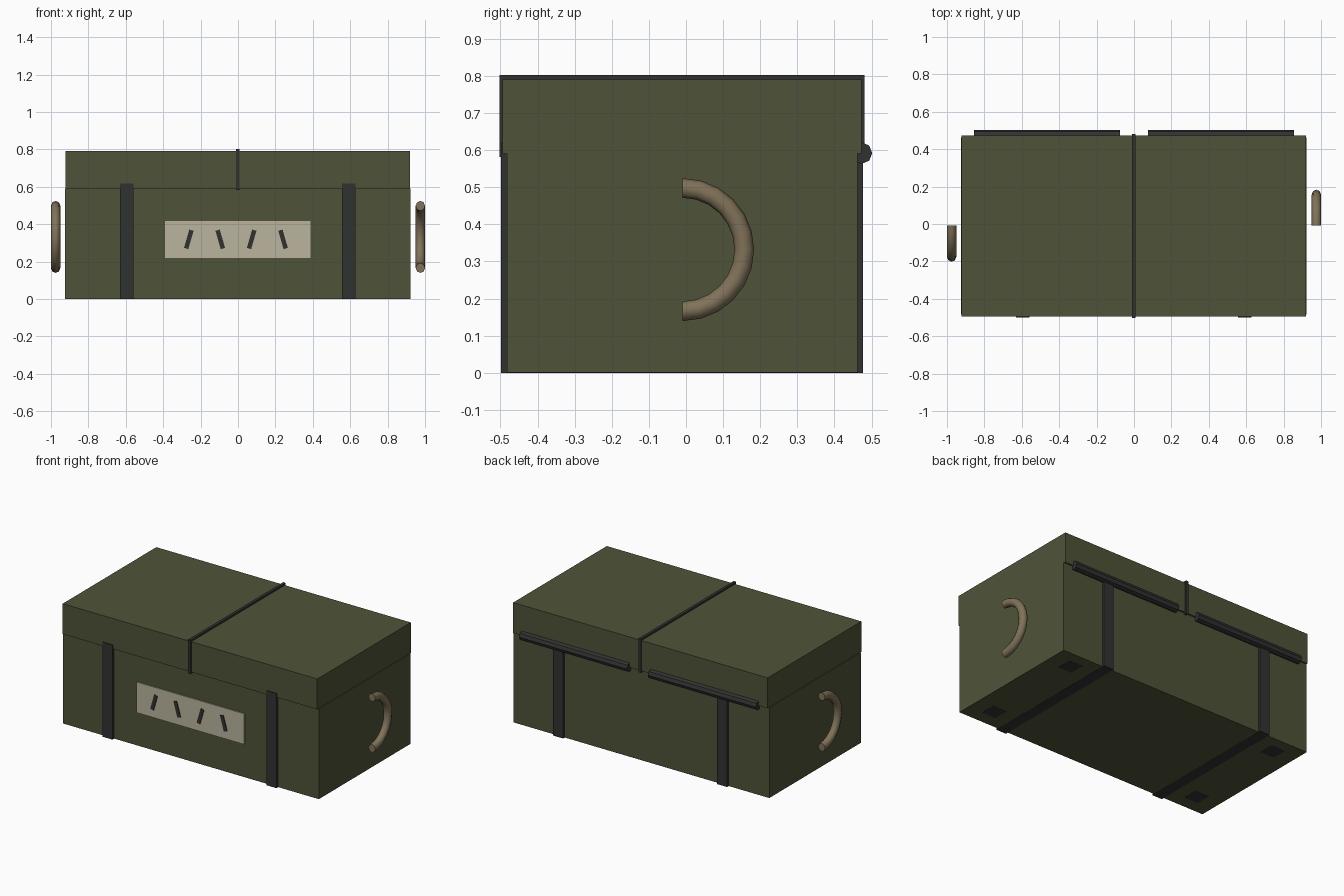
import bpy, bmesh
from math import sin, cos, pi
from mathutils import Matrix, Vector

if "Cube" in bpy.data.objects:
    bpy.data.objects.remove(bpy.data.objects["Cube"])


def material(name, rgb):
    m = bpy.data.materials.new(name)
    m.diffuse_color = (*rgb, 1)
    m.use_nodes = True
    m.node_tree.nodes["Principled BSDF"].inputs["Base Color"].default_value = m.diffuse_color
    return m


OLIVE = material("olive", (0.078, 0.086, 0.039))
DARK = material("dark_metal", (0.030, 0.032, 0.030))
CREAM = material("cream", (0.50, 0.46, 0.34))
TAN = material("tan", (0.22, 0.17, 0.10))


def finish(name, bm, mat):
    bmesh.ops.recalc_face_normals(bm, faces=bm.faces)
    me = bpy.data.meshes.new(name)
    bm.to_mesh(me)
    bm.free()
    me.materials.append(mat)
    ob = bpy.data.objects.new(name, me)
    bpy.context.collection.objects.link(ob)
    return ob


def box(name, lo, hi, mat, tilt=0):
    lo, hi = Vector(lo), Vector(hi)
    bm = bmesh.new()
    bmesh.ops.create_cube(bm, size=1, matrix=Matrix.Diagonal((*(hi - lo), 1)))
    ob = finish(name, bm, mat)
    ob.location = (lo + hi) / 2
    ob.rotation_euler.y = tilt
    return ob


def handle(name, x, side):
    # half ring with an octagonal section and capped ends
    bm = bmesh.new()
    n, k, R, r = 12, 8, 0.166, 0.0265
    rings = []
    for i in range(n + 1):
        a = -pi / 2 + pi * i / n
        ring = []
        for j in range(k):
            b = 2 * pi * j / k
            d = R + r * cos(b)
            ring.append(bm.verts.new((r * sin(b) * 0.95, side * d * cos(a), d * sin(a))))
        rings.append(ring)
    for p, q in zip(rings, rings[1:]):
        for j in range(k):
            bm.faces.new((p[j], p[(j + 1) % k], q[(j + 1) % k], q[j]))
    bm.faces.new(rings[0])
    bm.faces.new(rings[-1])
    ob = finish(name, bm, TAN)
    ob.location = (x, -0.009, 0.332)
    bpy.context.view_layer.objects.active = ob
    ob.select_set(True)
    bpy.ops.object.shade_smooth_by_angle(angle=0.9)
    ob.select_set(False)


# Chest body and lid
box("chest_body", (-0.926, -0.483, 0.001), (0.923, 0.462, 0.592), OLIVE)
box("lid", (-0.922, -0.494, 0.591), (0.919, 0.473, 0.79), OLIVE)

# Thin band over the middle of the lid
box("lid_band", (-0.01, -0.502, 0.582), (0.008, 0.481, 0.802), DARK)

for side, s in (("left", -1), ("right", 1)):
    # Strap around the body
    x = s * 0.593 - 0.002
    box(side + "_strap", (x - 0.036, -0.499, 0), (x + 0.036, 0.477, 0.618), DARK)

    # Hinge barrel at the back
    bm = bmesh.new()
    bmesh.ops.create_cone(bm, cap_ends=True, segments=8, radius1=0.029, radius2=0.029,
                          depth=0.78, matrix=Matrix.Rotation(pi / 2, 4, 'Y'))
    hinge = finish(side + "_hinge", bm, DARK)
    hinge.location = (s * 0.466, 0.473, 0.592)

    # Carrying handle
    handle(side + "_handle", s * 0.975, s)

    # Flush pads under the corners
    for end, y in (("front", -0.35), ("back", 0.34)):
        px = s * 0.77
        box(f"{end}_{side}_foot", (px - 0.05, y - 0.05, 0), (px + 0.05, y + 0.05, 0.02), DARK)

# Label plate with slanted marks
box("label_plate", (-0.391, -0.49, 0.218), (0.388, -0.47, 0.418), CREAM)
for i in range(4):
    x = -0.263 + i * 0.168
    box(f"label_mark_{i + 1}", (x - 0.012, -0.495, 0.268), (x + 0.012, -0.48, 0.37), DARK,
        tilt=0.28 * (-1) ** i)
